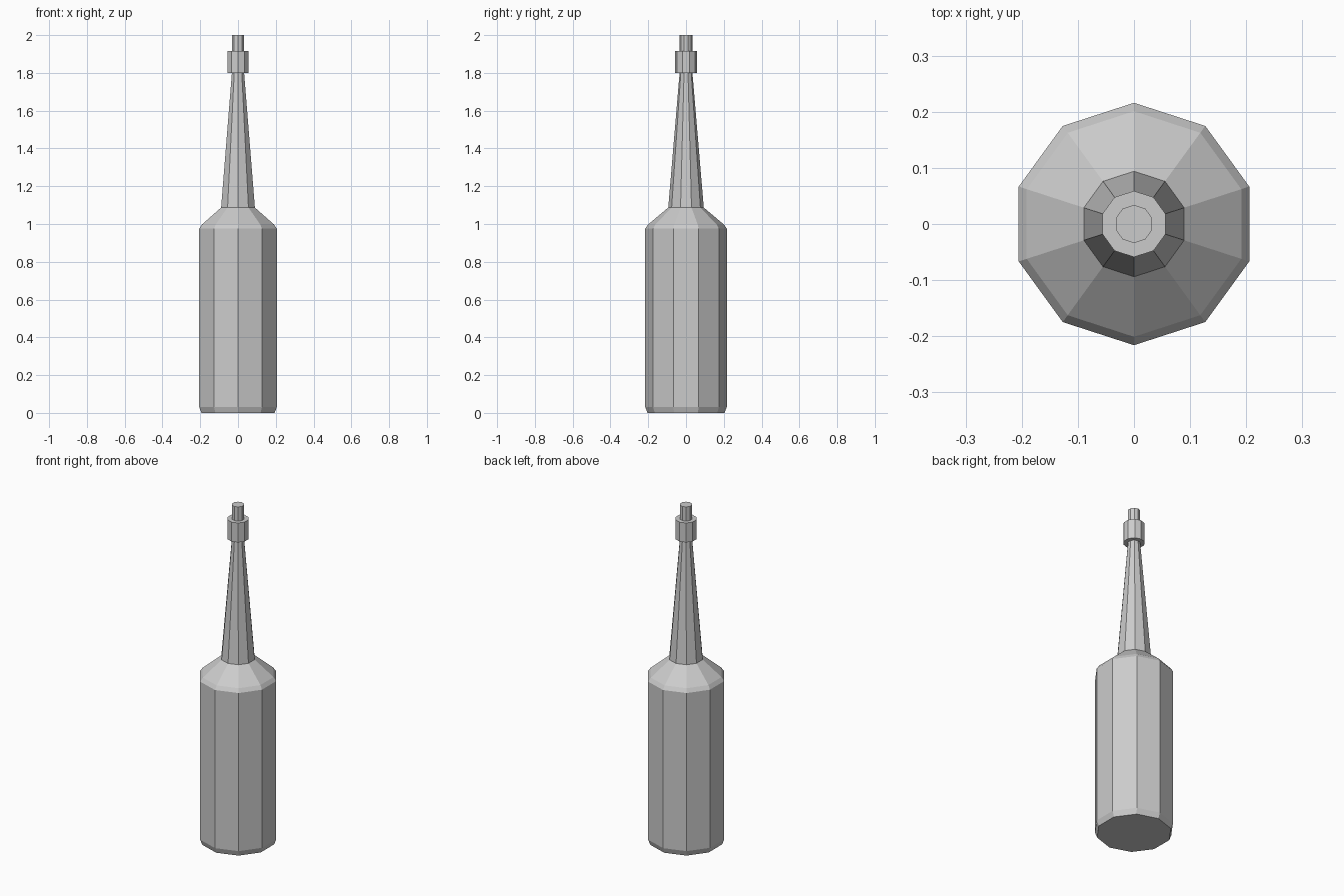
import bpy, bmesh
from math import cos, sin, pi

if "Cube" in bpy.data.objects:
    bpy.data.objects.remove(bpy.data.objects["Cube"])

SIDES = 10


def lathe(name, profile):
    """Revolve (radius, z) points into a closed, flat-faced ten-sided solid."""
    bm = bmesh.new()
    rings = [[bm.verts.new((r * sin(2 * pi * i / SIDES), r * cos(2 * pi * i / SIDES), z))
              for i in range(SIDES)] for r, z in profile]
    for low, high in zip(rings, rings[1:]):
        for i in range(SIDES):
            j = (i + 1) % SIDES
            bm.faces.new((low[i], low[j], high[j], high[i]))
    bm.faces.new(rings[0])
    bm.faces.new(rings[-1])
    bmesh.ops.recalc_face_normals(bm, faces=bm.faces)
    mesh = bpy.data.meshes.new(name)
    bm.to_mesh(mesh)
    bm.free()
    obj = bpy.data.objects.new(name, mesh)
    bpy.context.collection.objects.link(obj)
    return obj


# Bottle: chamfered base, straight body, shoulder, long neck, lip collar and stopper
lathe("bottle", [
    (0.204, 0.0), (0.216, 0.032),      # base
    (0.216, 0.975), (0.201, 0.997),    # body and shoulder edge
    (0.094, 1.087),                    # shoulder
    (0.034, 1.80),                     # neck
    (0.059, 1.80), (0.059, 1.916),     # collar
    (0.034, 1.916), (0.034, 2.0),      # stopper
])
